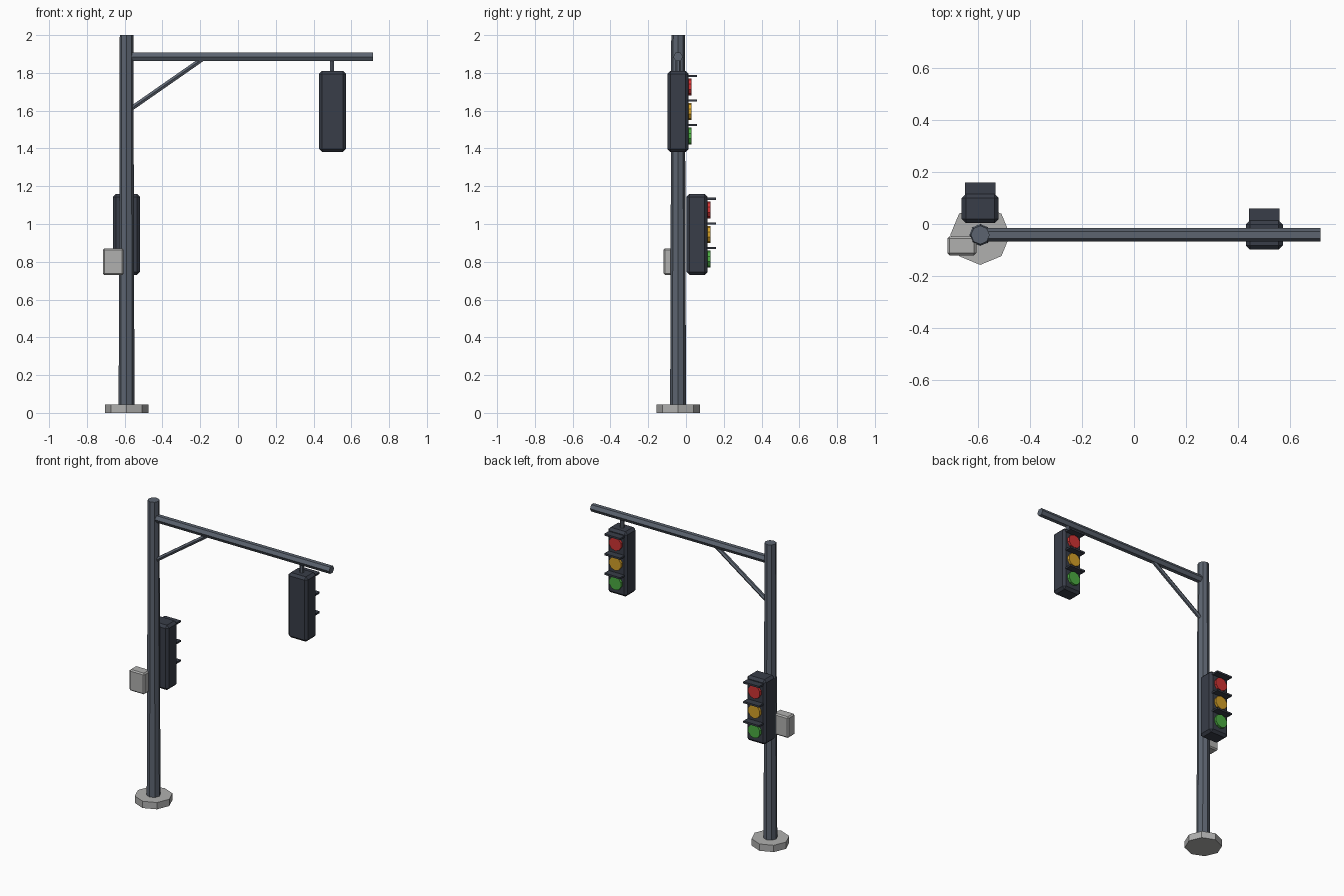
import bpy, math
from mathutils import Vector

if "Cube" in bpy.data.objects:
    bpy.data.objects.remove(bpy.data.objects["Cube"])


def mat(name, rgb):
    m = bpy.data.materials.new(name)
    lin = [(c / 255 / 12.92) if c < 10 else ((c / 255 + 0.055) / 1.055) ** 2.4 for c in rgb]
    m.diffuse_color = (*lin, 1)
    m.use_nodes = True
    m.node_tree.nodes["Principled BSDF"].inputs["Base Color"].default_value = m.diffuse_color
    return m


STEEL = mat("slate_steel", (92, 100, 112))
DARK = mat("dark_housing", (56, 61, 72))
GREY = mat("light_grey", (176, 176, 175))
LENSES = [("red", mat("red", (208, 52, 52))),
          ("yellow", mat("amber", (212, 160, 40))),
          ("green", mat("green", (76, 172, 66)))]


def rod(name, a, b, r1, r2, sides, material, spin=0.0):
    """Straight (optionally tapered) prism from a to b."""
    a, b = Vector(a), Vector(b)
    bpy.ops.mesh.primitive_cone_add(vertices=sides, radius1=r1, radius2=r2, depth=(b - a).length)
    o = bpy.context.object
    o.name = name
    o.rotation_mode = 'QUATERNION'
    q = Vector((0, 0, 1)).rotation_difference(b - a)
    o.rotation_quaternion = q
    for v in o.data.vertices:
        c, s = math.cos(spin), math.sin(spin)
        v.co = (v.co.x * c - v.co.y * s, v.co.x * s + v.co.y * c, v.co.z)
    o.location = (a + b) / 2
    o.data.materials.append(material)
    return o


def box(name, lo, hi, material, bevel=0.0):
    """Box between two corners, with an optional chamfer."""
    bpy.ops.mesh.primitive_cube_add(size=1)
    o = bpy.context.object
    o.name = name
    for v in o.data.vertices:
        v.co = [(lo[i] + hi[i]) / 2 + v.co[i] * (hi[i] - lo[i]) for i in range(3)]
    o.data.materials.append(material)
    if bevel:
        m = o.modifiers.new("chamfer", 'BEVEL')
        m.width = bevel
        m.segments = 1
    return o


PX, PY = -0.59, -0.042

# Base, pole, arm, diagonal brace
rod("base", (PX, PY, 0), (PX, PY, 0.045), 0.115, 0.115, 8, GREY)
rod("pole", (PX, PY, 0.03), (PX, PY, 2.0), 0.042, 0.036, 8, STEEL)
rod("arm", (PX, PY, 1.885), (0.716, PY, 1.885), 0.026, 0.026, 6, STEEL)
rod("brace", (-0.59, PY, 1.594), (-0.172, PY, 1.885), 0.014, 0.014, 6, STEEL)

# Control box on the pole
box("control_box", (-0.716, -0.12, 0.731), (-0.605, -0.048, 0.871), GREY, 0.008)


def signal(prefix, cx, cy, cz):
    """Three-lens signal head facing +y."""
    face = cy + 0.056
    box(prefix + "_housing", (cx - 0.071, cy - 0.056, cz - 0.215),
        (cx + 0.071, face, cz + 0.215), DARK, 0.016)
    for i, (colour, material) in enumerate(LENSES):
        z = cz + 0.13 * (1 - i)
        rod(f"{prefix}_{colour}_lens", (cx, face - 0.01, z), (cx, face + 0.016, z),
            0.045, 0.045, 10, material)
        box(f"{prefix}_{colour}_visor", (cx - 0.058, face - 0.01, z + 0.052),
            (cx + 0.058, face + 0.045, z + 0.064), DARK)


signal("hanging_signal", 0.5, PY, 1.596)
signal("pole_signal", PX, 0.059, 0.945)
rod("hanger", (0.497, PY, 1.80), (0.497, PY, 1.88), 0.013, 0.013, 6, STEEL)
